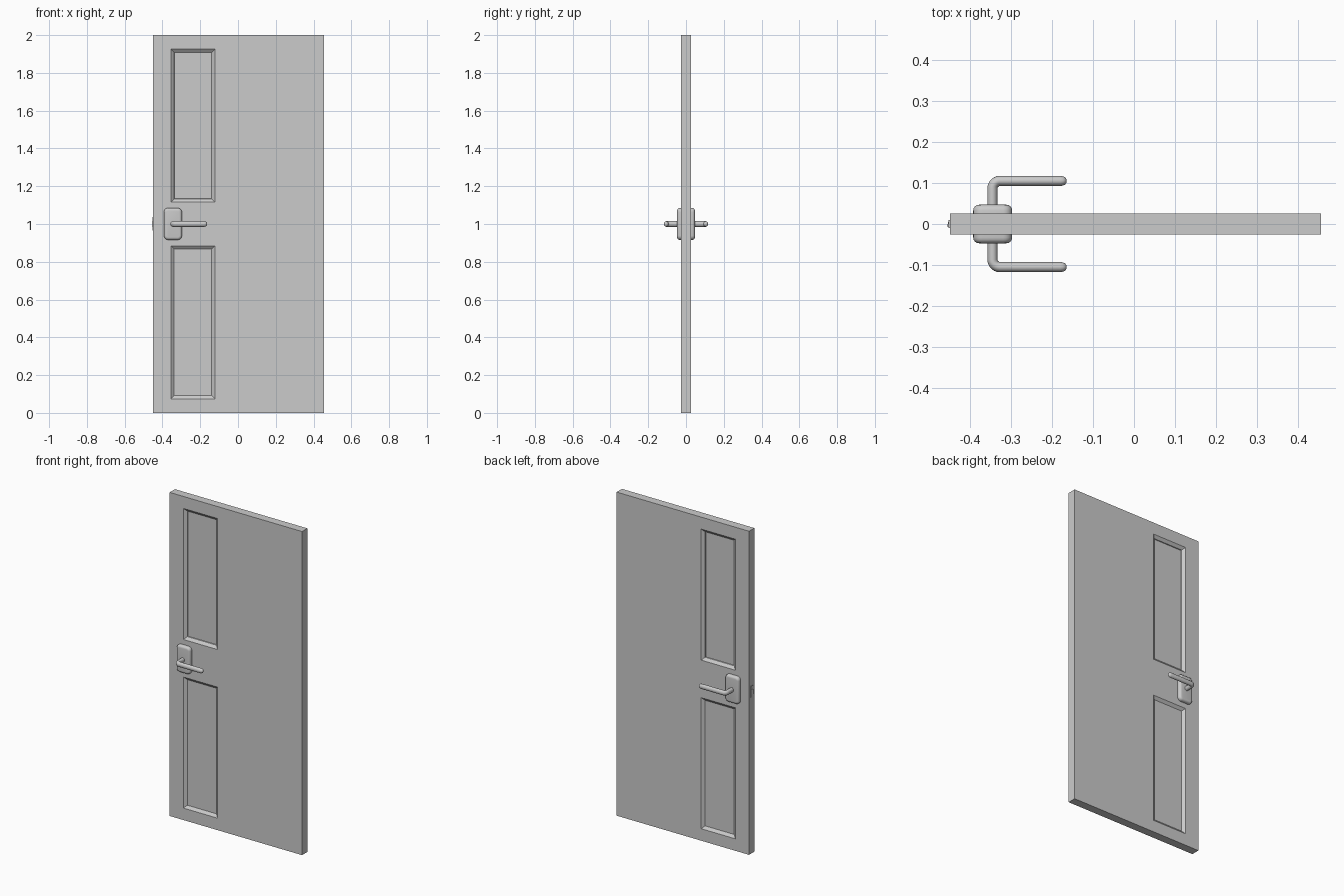
import bpy, bmesh, math
from mathutils import Vector, Matrix

if "Cube" in bpy.data.objects:
    bpy.data.objects.remove(bpy.data.objects["Cube"])


def finish(bm, name, smooth=False):
    bmesh.ops.recalc_face_normals(bm, faces=bm.faces[:])
    me = bpy.data.meshes.new(name)
    bm.to_mesh(me)
    bm.free()
    ob = bpy.data.objects.new(name, me)
    bpy.context.collection.objects.link(ob)
    if smooth:
        bpy.ops.object.select_all(action='DESELECT')
        ob.select_set(True)
        bpy.context.view_layer.objects.active = ob
        bpy.ops.object.shade_smooth_by_angle(angle=math.radians(40))
    return ob


def box(lo, hi):
    bm = bmesh.new()
    lo, hi = Vector(lo), Vector(hi)
    m = Matrix.Translation((lo + hi) / 2) @ Matrix.Diagonal((*(hi - lo), 1))
    bmesh.ops.create_cube(bm, size=1, matrix=m)
    return bm


# Door slab: cut into a grid, then recess the panels on both faces
X0, X1 = -0.355, -0.122
PANELS = [(0.074, 0.884), (1.116, 1.926)]
bm = box((-0.449, -0.026, 0), (0.456, 0.026, 2))
cuts = [((x, 0, 0), (1, 0, 0)) for x in (X0, X1)]
cuts += [((0, 0, z), (0, 0, 1)) for p in PANELS for z in p]
for co, no in cuts:
    bmesh.ops.bisect_plane(bm, geom=bm.verts[:] + bm.edges[:] + bm.faces[:],
                           plane_co=co, plane_no=no)
bm.normal_update()


def panel_faces(z0, z1):
    out = []
    for f in bm.faces:
        c = f.calc_center_median()
        if abs(f.normal.y) > 0.9 and X0 < c.x < X1 and z0 < c.z < z1:
            out.append(f)
    return out


lower, upper = [panel_faces(*p) for p in PANELS]
bmesh.ops.inset_individual(bm, faces=lower + upper, thickness=0.017, depth=-0.014,
                           use_even_offset=True)
# The upper pane sits a little deeper behind a sharp step
bmesh.ops.inset_individual(bm, faces=upper, thickness=0.001, depth=-0.005,
                           use_even_offset=True)
finish(bm, "door_slab")


# Rounded handle plate, one on each face
def handle_plate(name, s):
    bm = box((-0.392, min(s * 0.02, s * 0.047), 0.916),
             (-0.297, max(s * 0.02, s * 0.047), 1.085))
    corners = [e for e in bm.edges
               if abs((e.verts[0].co - e.verts[1].co).normalized().y) > 0.9]
    bmesh.ops.bevel(bm, geom=corners, offset=0.022, segments=5, profile=0.5,
                    affect='EDGES')
    rim = [e for e in bm.edges if all(abs(v.co.y) > 0.046 for v in e.verts)]
    bmesh.ops.bevel(bm, geom=rim, offset=0.014, segments=4, profile=0.5,
                    affect='EDGES')
    finish(bm, name, True)


# Lever: oval section swept out of the plate, round a bend and along the door
def lever(name, s):
    cx, cy, r, bend = -0.345, 0.105, 0.0125, 0.018
    path = [(cx, 0.03, 1)]
    for i in range(7):
        a = math.radians(15 * i)
        path.append((cx + bend * (1 - math.cos(a)),
                     cy - bend + bend * math.sin(a), 1))
    path += [(-0.18, cy, 1), (-0.173, cy, 0.9), (-0.168, cy, 0.72), (-0.165, cy, 0.4)]
    pts = [Vector((x, y, 0)) for x, y, _ in path]
    bm, rings, n = bmesh.new(), [], 16
    for i, p in enumerate(pts):
        t = (pts[min(i + 1, len(pts) - 1)] - pts[max(i - 1, 0)]).normalized()
        side = Vector((-t.y, t.x, 0))
        k = r * path[i][2]
        ring = []
        for j in range(n):
            a = 2 * math.pi * j / n
            co = p + side * k * math.cos(a)
            ring.append(bm.verts.new((co.x, s * co.y, 1 + 1.2 * k * math.sin(a))))
        rings.append(ring)
    for a, b in zip(rings, rings[1:]):
        for j in range(n):
            bm.faces.new((a[j], a[(j + 1) % n], b[(j + 1) % n], b[j]))
    bm.faces.new(rings[0])
    bm.faces.new(rings[-1])
    finish(bm, name, True)


for side, s in (("front", -1), ("back", 1)):
    handle_plate(side + "_handle_plate", s)
    lever(side + "_lever", s)

# Latch in the door edge: strike plate and wedge-shaped bolt
finish(box((-0.452, -0.010, 0.966), (-0.44, 0.010, 1.036)), "latch_plate")
bm = box((-0.456, -0.006, 0.985), (-0.44, 0.006, 1.015))
for v in bm.verts:
    if v.co.x < -0.45 and v.co.y > 0:
        v.co.x = -0.4525
finish(bm, "latch_bolt")
